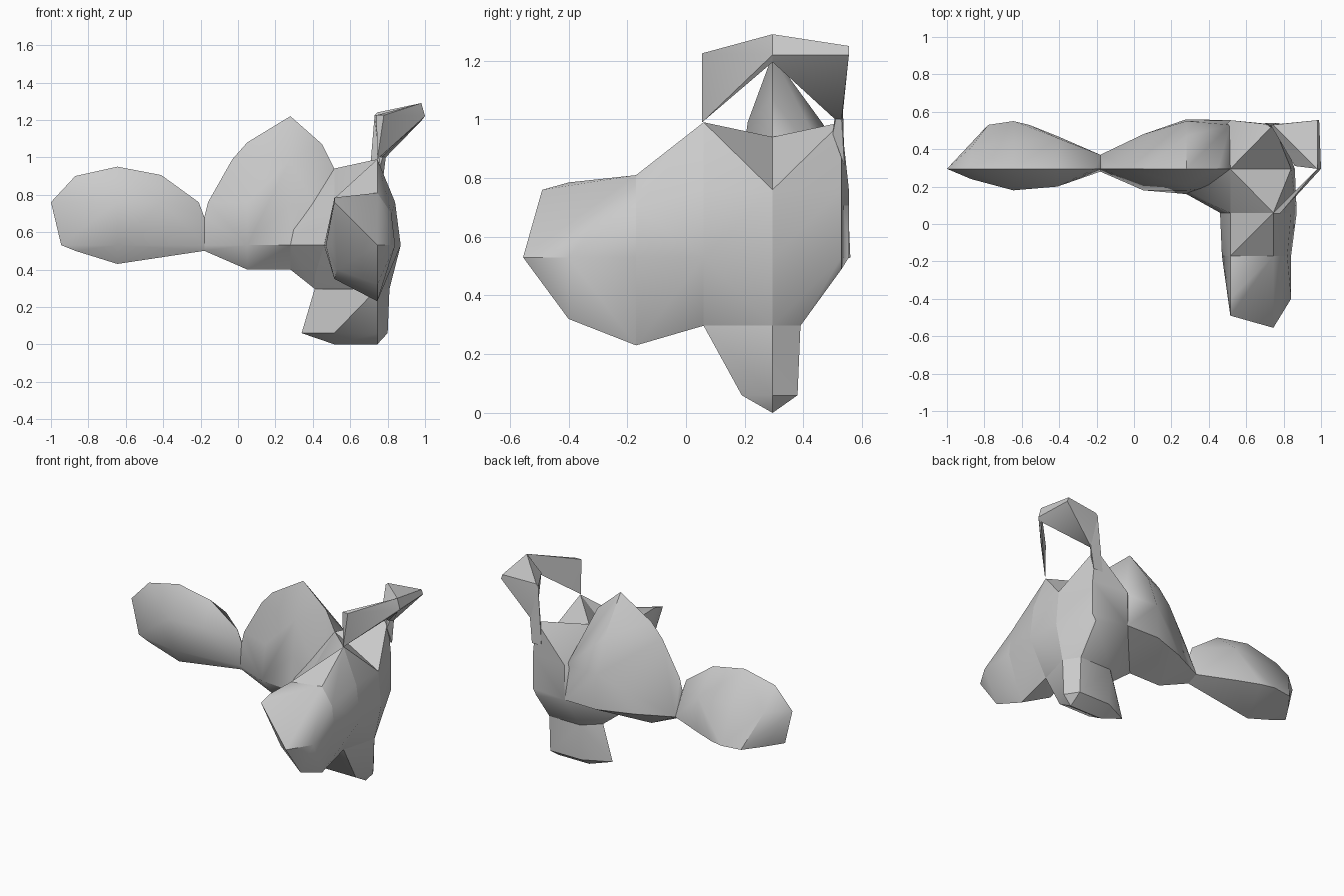
import bpy
import bmesh
import math

default_cube = bpy.data.objects.get("Cube")
if default_cube:
    bpy.data.objects.remove(default_cube, do_unlink=True)

# Single plain material
grey = bpy.data.materials.new("plain_grey")
grey.use_nodes = True
grey.diffuse_color = (.6, .6, .6, 1)
grey.node_tree.nodes["Principled BSDF"].inputs["Base Color"].default_value = (.6, .6, .6, 1)


def slice_x(x, *points):
    """Cross-section across x, given as (y, z) pairs."""
    return [(x, y, z) for y, z in points]


def slice_y(y, *points):
    """Cross-section across y, given as (x, z) pairs."""
    return [(x, y, z) for x, z in points]


def slice_z(z, *points):
    """Cross-section across z, given as (x, y) pairs."""
    return [(x, y, z) for x, y in points]


def faceted_part(name, *sections):
    """Wrap the given cross-sections in one convex faceted skin."""
    bm = bmesh.new()
    for section in sections:
        for point in section:
            bm.verts.new(point)
    bmesh.ops.remove_doubles(bm, verts=bm.verts[:], dist=.001)
    bmesh.ops.convex_hull(bm, input=bm.verts[:])
    loose = [v for v in bm.verts if not v.link_faces]
    bmesh.ops.delete(bm, geom=loose, context='VERTS')
    bmesh.ops.recalc_face_normals(bm, faces=bm.faces[:])
    mesh = bpy.data.meshes.new(name)
    bm.to_mesh(mesh)
    bm.free()
    mesh.materials.append(grey)
    part = bpy.data.objects.new(name, mesh)
    bpy.context.collection.objects.link(part)
    bpy.ops.object.select_all(action='DESELECT')
    part.select_set(True)
    bpy.context.view_layer.objects.active = part
    bpy.ops.object.shade_smooth_by_angle(angle=math.radians(35))
    return part


# Pinched neck shared by the side lobe and the peaked mound
neck = slice_x(-.18, (.28, .53), (.37, .53), (.295, .68), (.295, .5))

# Side lobe, from its tip to the neck
faceted_part(
    "side_lobe",
    slice_x(-1, (.295, .76)),
    slice_x(-.945, (.295, .53)),
    slice_x(-.87, (.24, .76), (.295, .9), (.41, .76), (.41, .53), (.295, .5)),
    slice_x(-.78, (.53, .53)),
    slice_x(-.645, (.18, .76), (.295, .95), (.44, .76), (.55, .53), (.295, .43), (.23, .53)),
    slice_x(-.56, (.53, .53)),
    slice_x(-.41, (.2, .76), (.295, .905), (.46, .76), (.47, .53), (.295, .48)),
    slice_x(-.21, (.295, .76)),
    neck,
)

# Peaked mound, from the neck to the torso
faceted_part(
    "peaked_mound",
    neck,
    slice_x(-.16, (.295, .76)),
    slice_x(-.03, (.295, .99)),
    slice_x(.05, (.18, .53), (.22, .76), (.295, 1.08), (.42, .76), (.48, .53), (.295, .4)),
    slice_x(.28, (.16, .53), (.18, .76), (.21, .99), (.295, 1.22), (.47, .98), (.55, .76),
            (.56, .53), (.295, .4)),
    slice_x(.45, (.295, 1.07)),
    slice_x(.515, (.21, .53), (.295, .94), (.53, .76), (.555, .53), (.295, .4)),
)

# Torso sections from the snout back to the rear
throat = slice_y(-.17, (.515, .78), (.745, .81), (.82, .7), (.84, .53), (.745, .23),
                 (.515, .35), (.47, .53))
chest = slice_y(.06, (.515, .78), (.745, .99), (.84, .76), (.87, .53),
                (.745, .297), (.46, .53))
saddle = slice_y(.295, (.515, .94), (.84, .76), (.86, .53), (.81, .297), (.41, .297),
                 (.28, .4), (.28, .53))
haunch = slice_y(.39, (.515, .297), (.745, .297))
rear = slice_y(.53, (.745, .99), (.77, .76), (.77, .53), (.515, .5), (.745, .49))
rear_edge = slice_y(.555, (.515, .76), (.515, .53))

faceted_part(
    "snout",
    throat,
    slice_y(-.3, (.5, .53), (.53, .4)),
    slice_y(-.4, (.515, .785), (.84, .53), (.745, .32)),
    slice_y(-.49, (.515, .76)),
    slice_y(-.555, (.745, .53)),
)
faceted_part("chest", throat, chest)
faceted_part("front_torso", chest, saddle)
faceted_part("rear_torso", saddle, haunch, rear, rear_edge)

# Filler joining the mound to the front of the torso
faceted_part(
    "shoulder",
    slice_x(.28, (.16, .53), (.18, .6), (.295, .4)),
    slice_x(.41, (.295, .297)),
    slice_x(.46, (.06, .53)),
    slice_x(.515, (.06, .78), (.295, .94)),
)

# Single foot below the torso
faceted_part(
    "foot",
    slice_z(.297, (.515, .2), (.745, .06), (.81, .295), (.745, .39), (.515, .39), (.41, .295)),
    slice_z(.06, (.34, .295), (.515, .19), (.745, .19), (.8, .295), (.745, .38), (.515, .38)),
    slice_z(0, (.515, .295), (.745, .295)),
)

# Arched handle: two webs meeting at an outer crest, on a rear post
crest = slice_y(.295, (.98, 1.29), (1, 1.22), (.98, 1.195))

faceted_part(
    "front_handle_web",
    slice_y(.055, (.745, .99), (.74, 1.225), (.78, 1.225)),
    crest,
)
faceted_part(
    "rear_handle_web",
    slice_y(.31, (.86, 1.2)),
    slice_y(.53, (.745, .98), (.79, 1), (.73, 1.225), (.745, 1.24)),
    slice_y(.555, (.98, 1.25), (.99, 1.22)),
    crest,
)
faceted_part(
    "rear_handle_post",
    slice_y(.5, (.76, .95)),
    slice_y(.53, (.73, 1.22), (.8, 1.1), (.71, .98), (.79, 1)),
    slice_y(.54, (.7, .84), (.77, .84)),
)
